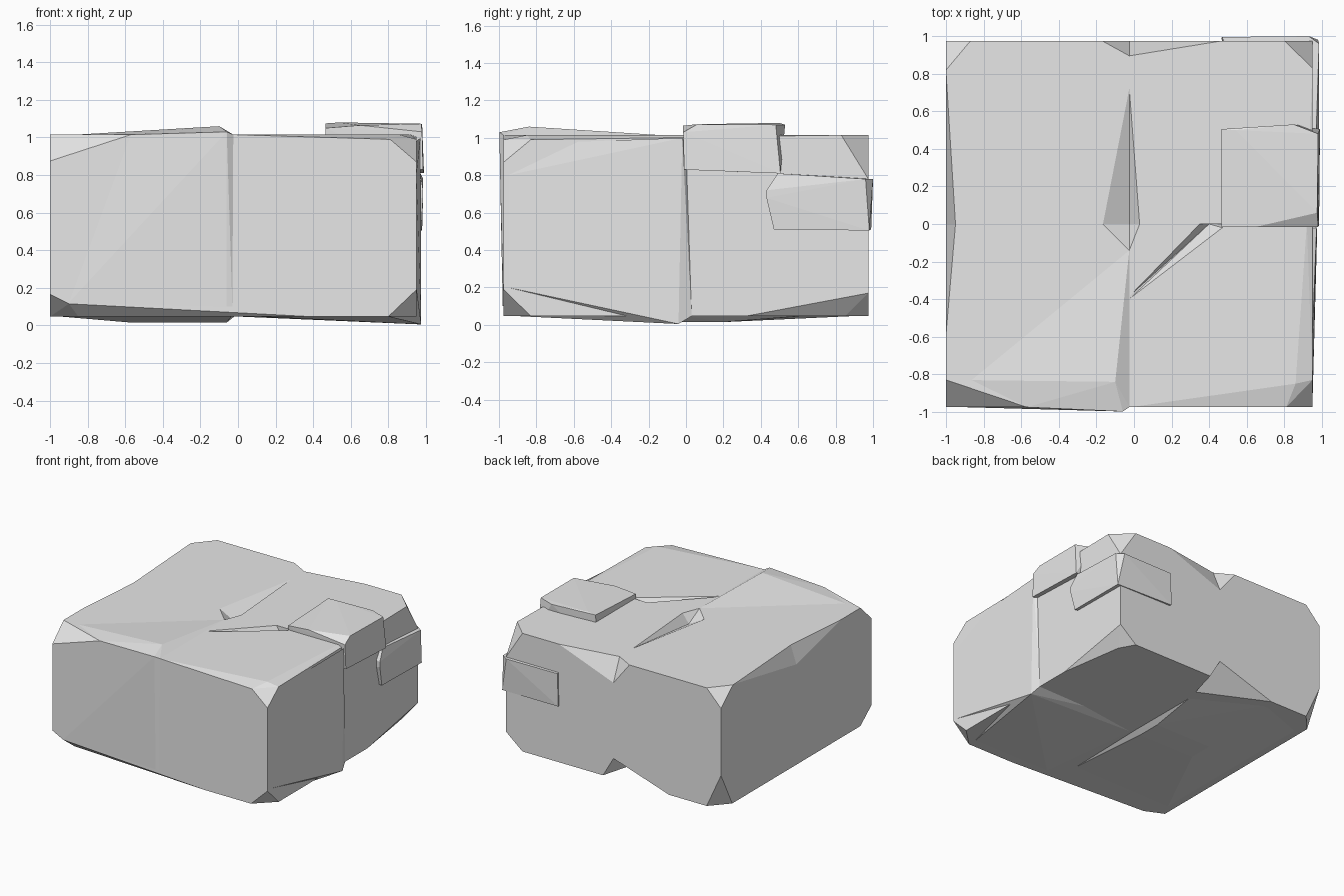
import bpy
import bmesh
from mathutils import Vector

old = bpy.data.objects.get("Cube")
if old:
    bpy.data.objects.remove(old, do_unlink=True)

# One stone colour
GREY = (0.8, 0.8, 0.8, 1)
stone = bpy.data.materials.new("pale_stone_grey")
stone.use_nodes = True
stone.diffuse_color = GREY
stone.node_tree.nodes["Principled BSDF"].inputs["Base Color"].default_value = GREY

TOP, LOW, BACK, SIDE = 1.015, 0.047, 0.975, 0.95
LEFT, FRONT = -1.0, -0.975


def hull(name, points):
    """Flat-faced convex solid wrapped around the given corner points."""
    bm = bmesh.new()
    for p in points:
        bm.verts.new(p)
    result = bmesh.ops.convex_hull(bm, input=bm.verts)
    loose = {g for g in result["geom_interior"] if isinstance(g, bmesh.types.BMVert)}
    bmesh.ops.delete(bm, geom=list(loose), context="VERTS")
    bmesh.ops.dissolve_limit(bm, angle_limit=0.01, verts=bm.verts, edges=bm.edges)
    bmesh.ops.recalc_face_normals(bm, faces=bm.faces)
    mesh = bpy.data.meshes.new(name)
    bm.to_mesh(mesh)
    bm.free()
    mesh.materials.append(stone)
    obj = bpy.data.objects.new(name, mesh)
    bpy.context.scene.collection.objects.link(obj)
    return obj


def chip(target, points, *outward):
    """Cut a chip whose inner corners are given, swept out of the stone."""
    swept = list(points)
    for out in outward:
        swept += [Vector(p) + Vector(out) for p in points]
    cutter = hull("chip_cutter", swept)
    cutter.hide_render = True
    mod = target.modifiers.new("chip", "BOOLEAN")
    mod.operation, mod.solver, mod.object = "DIFFERENCE", "EXACT", cutter
    bpy.context.view_layer.objects.active = target
    bpy.ops.object.modifier_apply(modifier=mod.name)
    bpy.data.objects.remove(cutter, do_unlink=True)


# Main block with broken corners
block = hull("stone_block", [
    # top rim
    (LEFT, -0.83, TOP), (-0.57, FRONT, TOP), (LEFT, FRONT, 0.875),
    (-0.02, FRONT, TOP), (0.86, -0.85, TOP), (SIDE, -0.83, 0.99),
    (0.81, FRONT, 0.99), (SIDE, FRONT, 0.87), (0.92, 0, TOP), (SIDE, 0, 1),
    (SIDE, 0.83, TOP), (0.8, BACK, TOP), (SIDE, BACK, 0.78),
    (-0.87, BACK, TOP), (LEFT, 0.82, TOP), (LEFT, BACK, 0.88),
    # bottom rim
    (LEFT, BACK, 0.33), (-0.87, BACK, LOW), (LEFT, 0.83, LOW),
    (LEFT, FRONT, 0.165), (-0.9, FRONT, 0.115), (LEFT, -0.83, LOW),
    (-0.85, -0.9, LOW), (0.38, FRONT, LOW), (0.8, FRONT, LOW),
    (SIDE, FRONT, 0.19), (SIDE, -0.83, LOW), (SIDE, 0.32, LOW),
    (SIDE, BACK, 0.17), (0.8, BACK, LOW), (0.87, 0.85, LOW),
])

UP, DOWN, REAR, WEST = (0, 0, 0.2), (0, 0, -0.2), (0, 0.2, 0), (-0.2, 0, 0)
# Long crack and diagonal crack on top
chip(block, [(-0.165, 0, TOP), (0.03, 0, TOP), (-0.025, 0.72, TOP),
             (-0.025, -0.14, TOP), (-0.025, 0, 0.94)], UP)
chip(block, [(-0.02, -0.38, TOP), (0.35, 0, TOP), (0.47, 0, TOP),
             (0.47, -0.02, TOP), (-0.02, -0.395, TOP), (0.4, 0, 0.93)], UP)
# Chips on the rear edges and the left upper edge
chip(block, [(-0.17, BACK, TOP), (-0.025, 0.895, TOP), (0.47, BACK, TOP),
             (-0.025, BACK, 0.83)], UP, REAR)
chip(block, [(0.07, BACK, LOW), (-0.53, BACK, LOW), (-0.025, BACK, 0.21),
             (0, 0.72, LOW)], DOWN, REAR)
chip(block, [(-0.95, 0, TOP), (LEFT, 0.8, TOP), (LEFT, -0.58, TOP),
             (LEFT, 0, 0.87)], UP, WEST)

# Raised swell along the front left quarter
hull("front_swell", [
    (-0.1, -0.84, 1.06), (-0.06, -0.998, 1.03), (-0.57, FRONT, TOP),
    (-0.025, FRONT, TOP), (-0.025, -0.14, TOP), (-0.95, -0.83, 1.01),
    (-0.03, FRONT, 0.1), (-0.9, FRONT, 0.12), (-0.06, -0.98, 0.1),
    (-0.1, -0.7, 0.9),
])

# Swell on the right side that ends in a small step
hull("side_swell", [
    (0.94, -0.83, 0.97), (SIDE, -0.95, 0.8), (SIDE, -0.95, 0.2),
    (0.972, -0.02, 1.0), (0.975, -0.04, 0.005), (SIDE, 0.0, 0.95),
    (SIDE, 0.03, LOW), (0.0, -0.05, LOW), (0.5, 0.02, LOW),
    (0.8, -0.9, LOW), (0.1, -0.9, LOW),
])

# Shallow swell under the left half
hull("underside_swell", [
    (-0.57, 0, 0.015), (-0.57, 0.2, 0.015), (-0.06, 0, 0.015),
    (-0.06, 0.2, 0.015), (-0.98, -0.8, 0.05), (-0.98, 0.8, 0.05),
    (-0.03, -0.9, 0.055), (-0.02, 0, LOW), (-0.02, 0.65, 0.05),
    (-0.57, 0.95, 0.05), (-0.5, 0, 0.1),
])

# Slab wrapped over the right upper edge
hull("upper_slab", [
    (0.465, -0.015, 1.05), (0.65, -0.015, 1.065), (0.98, -0.015, 1.03),
    (0.975, 0.06, 1.073), (0.465, 0.505, 1.075), (0.54, 0.5, 1.08),
    (0.85, 0.53, 1.07), (0.98, 0.48, 1.07), (0.985, -0.01, 0.83),
    (0.99, 0.505, 0.81), (0.465, 0, 0.83), (0.465, 0.5, 0.81),
])

# Slab wrapped round the right rear corner
hull("corner_slab", [
    (0.97, 0.49, 0.81), (0.985, 0.43, 0.72), (0.985, 0.43, 0.68),
    (0.975, 0.47, 0.51), (0.98, 0.98, 0.505), (0.985, 0.96, 0.78),
    (0.93, 1.0, 0.78), (0.47, 0.995, 0.78), (0.465, 0.99, 0.51),
    (0.6, 0.5, 0.55), (0.6, 0.5, 0.78),
])
